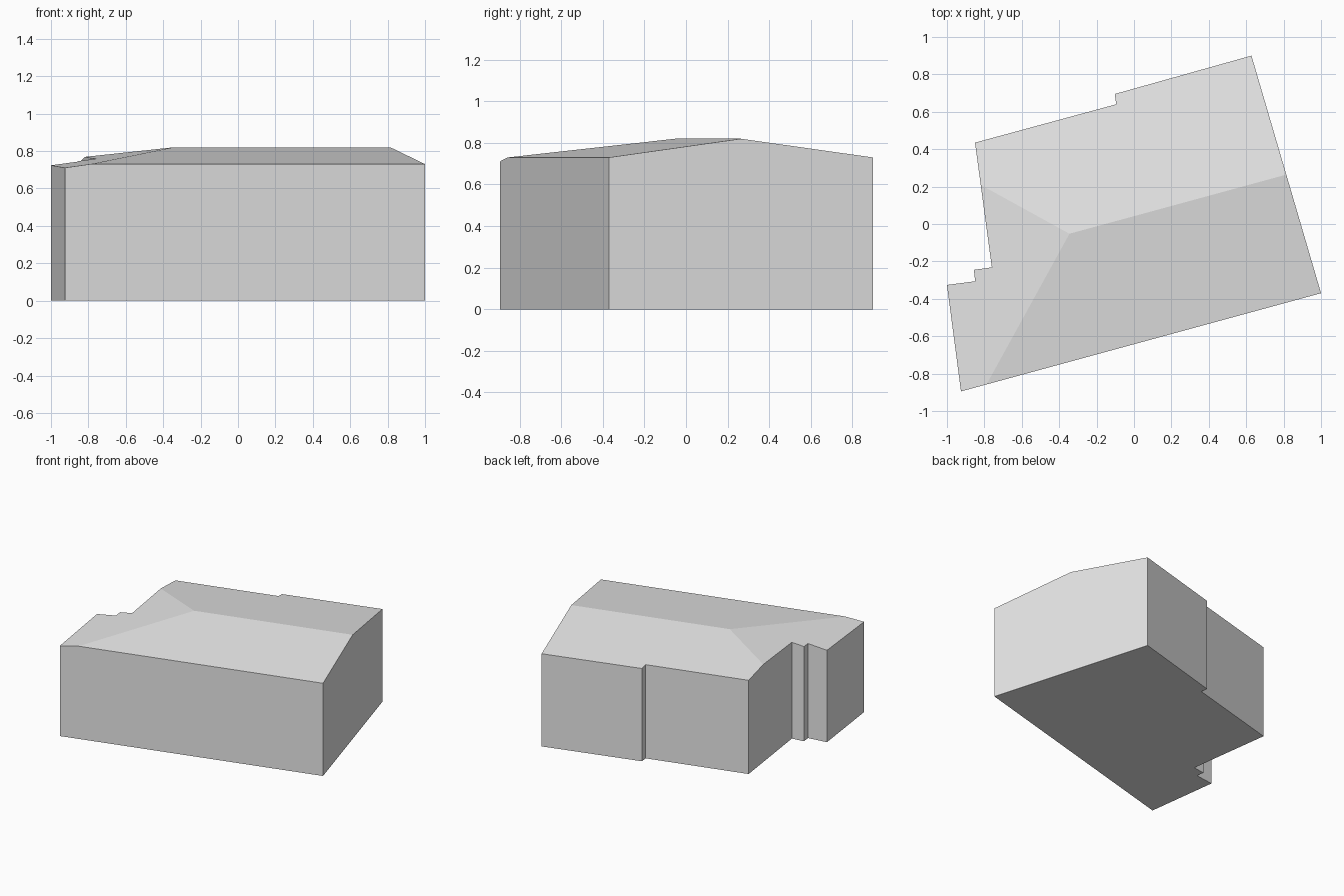
import bpy, bmesh
from mathutils import Vector

cube = bpy.data.objects.get("Cube")
if cube:
    bpy.data.objects.remove(cube, do_unlink=True)

# Plain grey for the whole building
grey = bpy.data.materials.new("plain_grey")
grey.use_nodes = True
colour = (0.8, 0.8, 0.8, 1)
grey.diffuse_color = colour
grey.node_tree.nodes["Principled BSDF"].inputs["Base Color"].default_value = colour

# Footprint, counter-clockwise from the front right corner
footprint = [(-0.925, -0.895), (1.0, -0.37), (0.628, 0.9), (-0.103, 0.695),
             (-0.095, 0.64), (-0.85, 0.435), (-0.76, -0.232), (-0.856, -0.245),
             (-0.849, -0.306), (-1.0, -0.326)]

# Roof planes through the end of the ridge, given as slopes along x and y
ridge_end = Vector((-0.345, -0.052, 0.82))
across = Vector((-0.263, 0.965)) * 0.136
roof_slopes = [across, -across, Vector((0.13, 0.04))]

# Tall prism from the footprint
bm = bmesh.new()
base = bm.faces.new([bm.verts.new((x, y, 0)) for x, y in footprint])
walls = bmesh.ops.extrude_face_region(bm, geom=[base], use_keep_orig=True)
top = [v for v in walls["geom"] if isinstance(v, bmesh.types.BMVert)]
bmesh.ops.translate(bm, verts=top, vec=(0, 0, 1.2))

# Trim the prism down to each roof plane and close the cut
for slope in roof_slopes:
    normal = Vector((-slope.x, -slope.y, 1)).normalized()
    bmesh.ops.bisect_plane(bm, geom=bm.verts[:] + bm.edges[:] + bm.faces[:],
                           dist=1e-5, plane_co=ridge_end, plane_no=normal,
                           clear_outer=True)
    rim = [e for e in bm.edges if e.is_boundary]
    bmesh.ops.holes_fill(bm, edges=rim, sides=0)

bmesh.ops.recalc_face_normals(bm, faces=bm.faces[:])
mesh = bpy.data.meshes.new("building")
bm.to_mesh(mesh)
bm.free()
mesh.materials.append(grey)
building = bpy.data.objects.new("building", mesh)
bpy.context.collection.objects.link(building)
